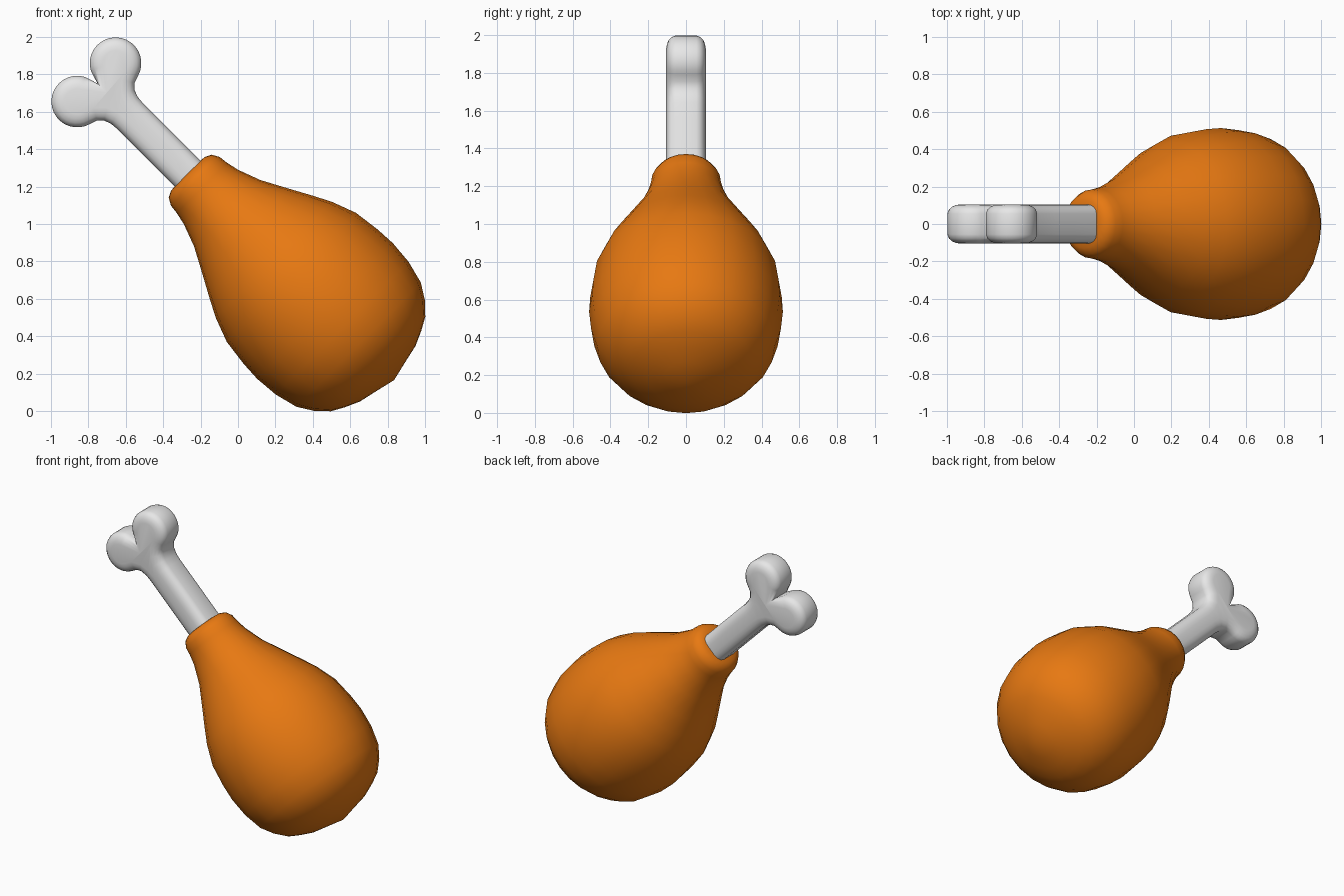
import bpy, bmesh, math
from mathutils import Vector

cube = bpy.data.objects.get("Cube")
if cube:
    bpy.data.objects.remove(cube, do_unlink=True)


def material(name, rgb):
    m = bpy.data.materials.new(name)
    m.use_nodes = True
    m.diffuse_color = (*rgb, 1)
    m.node_tree.nodes["Principled BSDF"].inputs["Base Color"].default_value = (*rgb, 1)
    return m


def add_part(name, bm, mat, sharp_angle):
    """Finish a part built along local z and lean it over."""
    bmesh.ops.recalc_face_normals(bm, faces=bm.faces)
    mesh = bpy.data.meshes.new(name)
    bm.to_mesh(mesh)
    bm.free()
    mesh.materials.append(mat)
    ob = bpy.data.objects.new(name, mesh)
    bpy.context.collection.objects.link(ob)
    ob.location = (0.5, 0, 0.5)
    ob.rotation_euler.y = -math.pi / 4
    bpy.ops.object.select_all(action='DESELECT')
    ob.select_set(True)
    bpy.context.view_layer.objects.active = ob
    bpy.ops.object.shade_smooth_by_angle(angle=math.radians(sharp_angle))
    return ob


def bridge(bm, rings):
    for a, b in zip(rings, rings[1:]):
        n = len(a)
        for i in range(n):
            j = (i + 1) % n
            bm.faces.new((a[i], a[j], b[j], b[i]))


# Meat: turned profile of (radius, height along the leg)
profile = [(0.12, -0.445), (0.21, -0.425), (0.29, -0.389), (0.357, -0.352),
           (0.42, -0.285), (0.47, -0.205), (0.502, -0.08), (0.513, 0.05),
           (0.507, 0.16), (0.488, 0.304), (0.438, 0.438), (0.385, 0.54),
           (0.325, 0.65), (0.251, 0.788), (0.205, 0.912), (0.19, 0.98),
           (0.184, 1.03), (0.163, 1.068), (0.13, 1.085), (0.09, 1.09)]
sides = 24
bm = bmesh.new()
rings = []
for r, h in profile:
    angles = [math.tau * i / sides for i in range(sides)]
    rings.append([bm.verts.new((r * math.cos(a), r * math.sin(a), h)) for a in angles])
bridge(bm, rings)
for ring, tip in ((rings[0], -0.473), (rings[-1], 1.09)):
    centre = bm.verts.new((0, 0, tip))
    for i in range(sides):
        bm.faces.new((ring[i], ring[(i + 1) % sides], centre))
add_part("meat", bm, material("roast orange", (0.8, 0.19, 0.006)), 60)

# Bone: mirrored outline of shaft and round knob, with softly rounded edges
half = [(0.097, z) for z in (0.95, 1.1, 1.25, 1.4, 1.52)]
half += [(0.101, 1.565), (0.115, 1.605), (0.142, 1.632)]
for deg in range(15, 251, 12):
    a = math.radians(deg)
    half.append((0.145 + 0.138 * math.sin(a), 1.778 - 0.138 * math.cos(a)))
outline = half + [(0, 1.77)] + [(-x, z) for x, z in reversed(half)]
outline = [Vector(p) for p in outline]
n = len(outline)
normals = []
for i in range(n):
    t = (outline[(i + 1) % n] - outline[i - 1]).normalized()
    normals.append(Vector((-t.y, t.x)))

edge = [(0.055, 0), (0.077, 0.008), (0.092, 0.024), (0.101, 0.046), (0.105, 0.07)]
steps = [(-y, d) for y, d in reversed(edge)] + edge
bm = bmesh.new()
rings = []
for y, inset in steps:
    points = [p + nrm * inset for p, nrm in zip(outline, normals)]
    rings.append([bm.verts.new((p.x, y, p.y)) for p in points])
bridge(bm, rings)
for ring in (rings[0], rings[-1]):
    bm.faces.new(ring)
add_part("bone", bm, material("bone white", (0.8, 0.8, 0.8)), 50)
